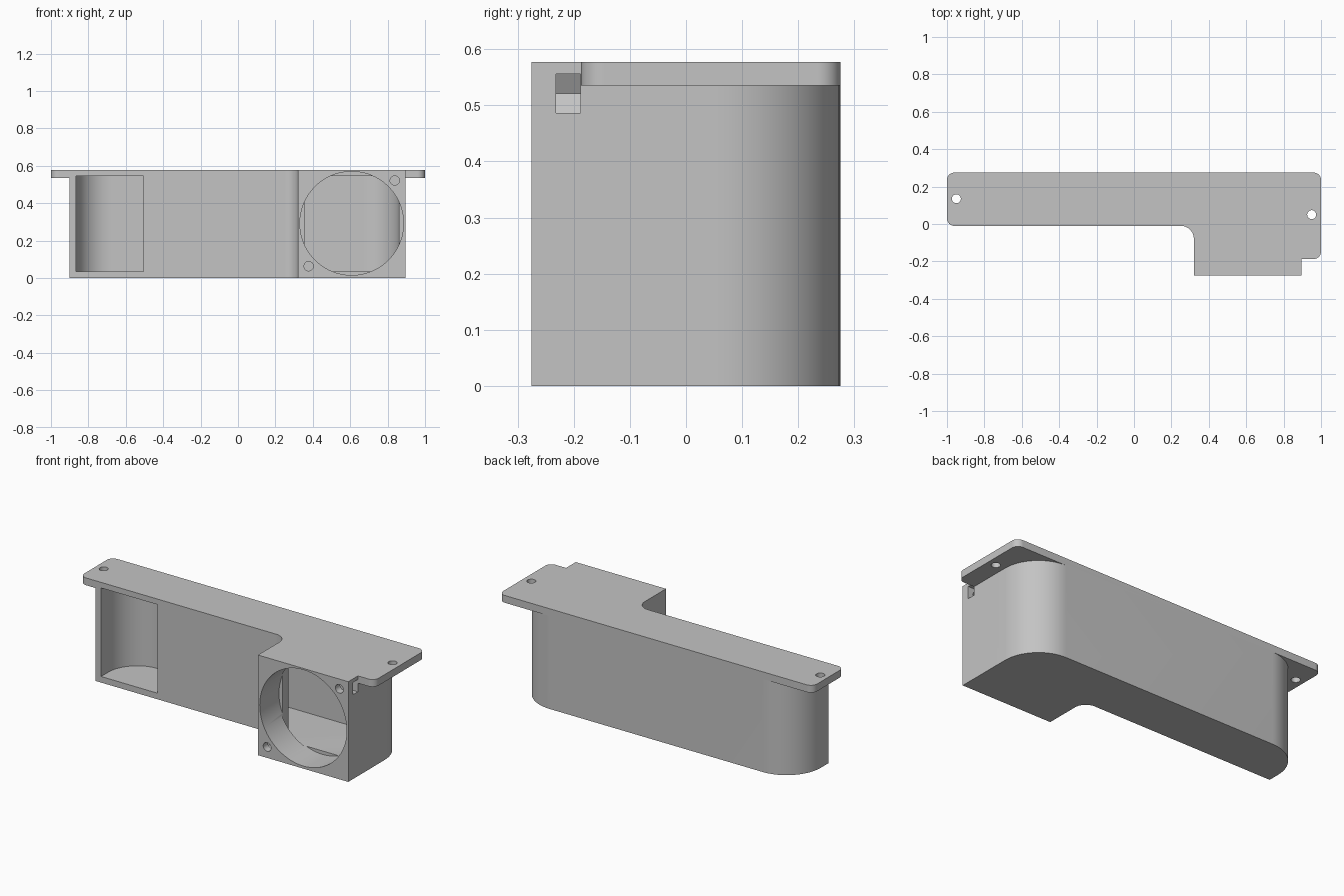
import bpy
import bmesh
from math import cos, sin, pi
from mathutils import Vector

cube = bpy.data.objects.get("Cube")
if cube:
    bpy.data.objects.remove(cube, do_unlink=True)

grey = bpy.data.materials.new("plain grey")
grey.use_nodes = True
colour = (0.55, 0.55, 0.55, 1)
grey.diffuse_color = colour
grey.node_tree.nodes["Principled BSDF"].inputs["Base Color"].default_value = colour


def outline(corners, steps=20):
    """Right-angled outline; a corner is (x, y) or (x, y, radius)."""
    pts = []
    for i, c in enumerate(corners):
        p = Vector(c[:2])
        if len(c) == 2:
            pts.append(p)
            continue
        r = c[2]
        a = (Vector(corners[i - 1][:2]) - p).normalized()
        b = (Vector(corners[(i + 1) % len(corners)][:2]) - p).normalized()
        for k in range(steps + 1):
            t = pi / 2 * k / steps
            pts.append(p + r * (a + b - b * cos(t) - a * sin(t)))
    return pts


def circle(x, y, r, n):
    return [(x + r * cos(2 * pi * k / n), y + r * sin(2 * pi * k / n)) for k in range(n)]


def prism(name, pts, low, high, axis="z"):
    """Extrude a flat outline along z, or an x-z outline along y."""
    bm = bmesh.new()
    place = (lambda p, h: (p[0], p[1], h)) if axis == "z" else (lambda p, h: (p[0], h, p[1]))
    rings = [[bm.verts.new(place(p, h)) for p in pts] for h in (low, high)]
    bm.faces.new(rings[0])
    bm.faces.new(rings[1])
    for i in range(len(pts)):
        j = (i + 1) % len(pts)
        bm.faces.new((rings[0][i], rings[0][j], rings[1][j], rings[1][i]))
    bmesh.ops.recalc_face_normals(bm, faces=bm.faces)
    mesh = bpy.data.meshes.new(name)
    bm.to_mesh(mesh)
    bm.free()
    mesh.materials.append(grey)
    obj = bpy.data.objects.new(name, mesh)
    bpy.context.collection.objects.link(obj)
    return obj


def combine(target, tool, operation):
    tool.hide_render = True
    mod = target.modifiers.new(tool.name, "BOOLEAN")
    mod.object, mod.operation, mod.solver = tool, operation, "EXACT"
    bpy.context.view_layer.objects.active = target
    bpy.ops.object.modifier_apply(modifier=mod.name)
    bpy.data.objects.remove(tool, do_unlink=True)


FRONT, STEP, BACK = -0.275, -0.01, 0.275
LEFT, RIGHT, NECK = -0.9, 0.895, 0.32
TOP, WALL = 0.577, 0.035
CEILING = 0.545
FAN_X, FAN_Z = 0.608, 0.292

# Duct body with rounded back corners
duct = prism("duct_body", outline([
    (LEFT, STEP), (NECK, STEP, 0.07), (NECK, FRONT), (RIGHT, FRONT),
    (RIGHT, BACK, 0.22), (LEFT, BACK, 0.22)]), 0, 0.55)

# Mounting plate on top
plate = prism("mounting_plate", outline([
    (-1, STEP, 0.04), (NECK, STEP, 0.07), (NECK, FRONT), (RIGHT, FRONT),
    (RIGHT, -0.187), (1, -0.187, 0.04), (1, BACK, 0.04), (-1, BACK, 0.04)]), 0.535, TOP)
combine(duct, plate, "UNION")

# Hollow air channel
channel = prism("air_channel", outline([
    (LEFT + WALL, STEP + WALL), (NECK + WALL, STEP + WALL, 0.105),
    (NECK + WALL, -0.11), (RIGHT - WALL, -0.11),
    (RIGHT - WALL, BACK - WALL, 0.185), (LEFT + WALL, BACK - WALL, 0.185)]), WALL, CEILING)
combine(duct, channel, "DIFFERENCE")

# Rectangular outlet
outlet = prism("outlet", [(LEFT + WALL, WALL), (-0.505, WALL),
                          (-0.505, CEILING), (LEFT + WALL, CEILING)], -0.1, 0.06, "y")
combine(duct, outlet, "DIFFERENCE")

# Round fan inlet
combine(duct, prism("fan_inlet", circle(FAN_X, FAN_Z, 0.277, 96), -0.4, -0.1, "y"), "DIFFERENCE")

# Fan screw holes with side slots for hexagonal nuts
for side in (1, -1):
    x, z = FAN_X + side * 0.23, FAN_Z + side * 0.229
    combine(duct, prism("screw_hole", circle(x, z, 0.025, 32), -0.4, -0.14, "y"), "DIFFERENCE")
    slot = [(x - side * 0.04, z), (x - side * 0.02, z + 0.035), (x + side * 0.09, z + 0.035),
            (x + side * 0.09, z - 0.035), (x - side * 0.02, z - 0.035)]
    combine(duct, prism("nut_slot", slot, -0.232, -0.188, "y"), "DIFFERENCE")

# Mounting holes in the plate ends
for x, y in ((-0.95, 0.135), (0.95, 0.05)):
    combine(duct, prism("mounting_hole", circle(x, y, 0.024, 32), 0.4, 0.7), "DIFFERENCE")

# Smooth the curves, keep the edges sharp
bpy.ops.object.select_all(action="DESELECT")
duct.select_set(True)
bpy.context.view_layer.objects.active = duct
bpy.ops.object.shade_smooth_by_angle(angle=pi / 6)
